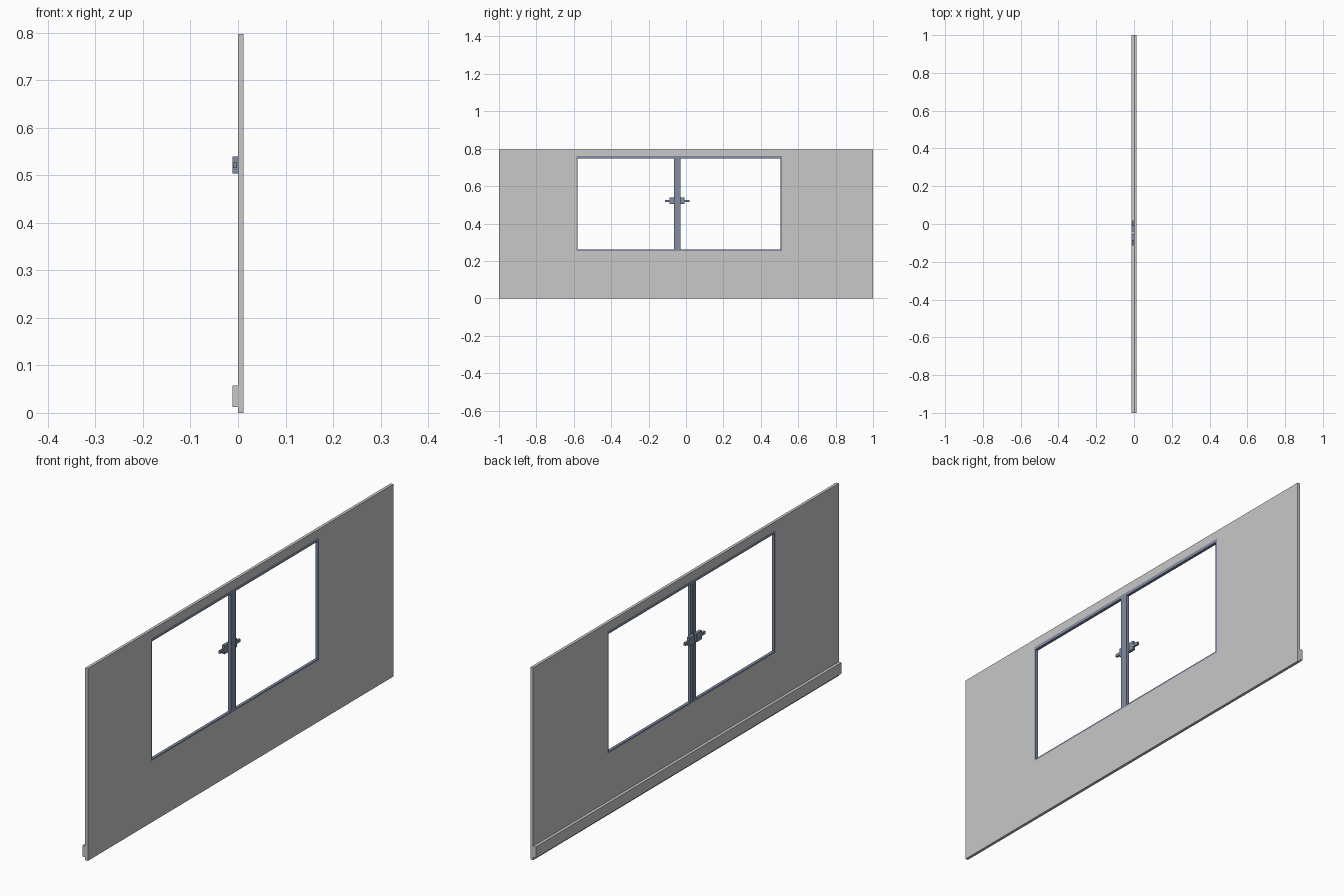
import bpy, bmesh

if "Cube" in bpy.data.objects:
    bpy.data.objects.remove(bpy.data.objects["Cube"])


def material(name, rgb):
    m = bpy.data.materials.new(name)
    m.diffuse_color = (*rgb, 1)
    m.use_nodes = True
    m.node_tree.nodes["Principled BSDF"].inputs["Base Color"].default_value = m.diffuse_color
    return m


GREY = material("light grey wall", (0.58, 0.58, 0.58))
BLUE = material("blue grey metal", (0.22, 0.27, 0.37))


def make(name, bm, mat):
    bmesh.ops.recalc_face_normals(bm, faces=bm.faces[:])
    me = bpy.data.meshes.new(name)
    bm.to_mesh(me)
    bm.free()
    me.materials.append(mat)
    ob = bpy.data.objects.new(name, me)
    bpy.context.collection.objects.link(ob)
    return ob


def box(name, x, y, z, mat):
    bm = bmesh.new()
    bmesh.ops.create_cube(bm, size=1)
    for v in bm.verts:
        v.co = [r[0] if c < 0 else r[1] for c, r in zip(v.co, (x, y, z))]
    return make(name, bm, mat)


def ring(name, x, outer, inner, mat):
    """Rectangular ring in the YZ plane; outer/inner = (y0, y1, z0, z1)."""
    bm = bmesh.new()

    def loop(r, xx):
        y0, y1, z0, z1 = r
        return [bm.verts.new((xx, y, z))
                for y, z in ((y0, z0), (y1, z0), (y1, z1), (y0, z1))]
    loops = [loop(outer, x[0]), loop(outer, x[1]),
             loop(inner, x[1]), loop(inner, x[0])]
    for a, b in zip(loops, loops[1:] + loops[:1]):
        for i in range(4):
            j = (i + 1) % 4
            bm.faces.new((a[i], a[j], b[j], b[i]))
    return make(name, bm, mat)


X0, X1 = 0.0, 0.012
OPEN = (-0.586, 0.513, 0.254, 0.762)
GLASS = (-0.579, 0.506, 0.261, 0.749)

# wall panel with window opening, and the skirting board on its inner side
ring("wall_panel", (X0, X1), (-1, 1, 0, 0.797), OPEN, GREY)
box("skirting_board", (-0.012, X0), (-1, 1), (0.012, 0.058), GREY)

# window frame lining the opening
ring("window_frame", (X0, X1), OPEN, GLASS, BLUE)

# central post: solid face with two stiles and a groove on the inner side
MID = -0.047
box("post_core", (0.004, X1), (MID - 0.017, MID + 0.017), GLASS[2:], BLUE)
for s, side in ((-1, "left"), (1, "right")):
    def span(a, b):
        return sorted((MID + s * a, MID + s * b))
    box(side + "_stile", (X0, 0.004), span(0.002, 0.017), GLASS[2:], BLUE)
    # latch body and its thin handle
    box(side + "_latch_body", (-0.012, X0), span(0.006, 0.040), (0.504, 0.540), BLUE)
    box(side + "_latch_handle", (-0.010, -0.002), span(0.040, 0.066), (0.515, 0.527), BLUE)
